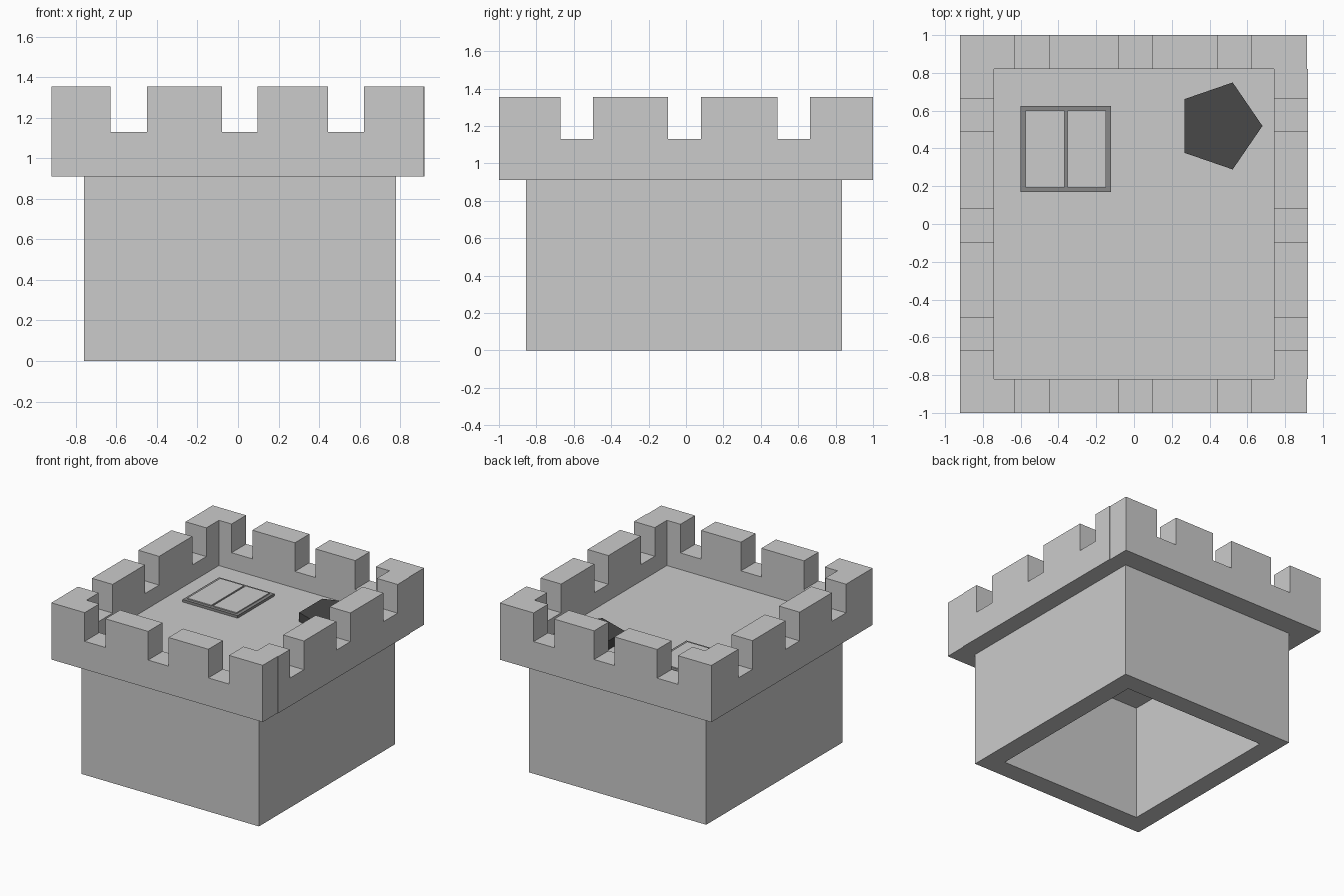
import bpy, bmesh, math

cube = bpy.data.objects.get("Cube")
if cube:
    bpy.data.objects.remove(cube, do_unlink=True)


def make_material(name, grey):
    mat = bpy.data.materials.new(name)
    mat.use_nodes = True
    colour = (grey, grey, grey, 1)
    mat.diffuse_color = colour
    mat.node_tree.nodes["Principled BSDF"].inputs["Base Color"].default_value = colour
    return mat


STONE = make_material("pale_stone", 0.6)
FRAME = make_material("mid_grey_frame", 0.25)
DARK = make_material("charcoal", 0.065)


def prism(name, points, z0, z1, mat, axis="z"):
    """Extrude a closed outline along z, x or y."""
    place = {"z": lambda u, v, w: (u, v, w),
             "x": lambda u, v, w: (w, u, v),
             "y": lambda u, v, w: (u, w, v)}[axis]
    bm = bmesh.new()
    face = bm.faces.new([bm.verts.new(place(u, v, z0)) for u, v in points])
    top = bmesh.ops.extrude_face_region(bm, geom=[face])["geom"]
    start, end = place(0, 0, z0), place(0, 0, z1)
    shift = [b - a for a, b in zip(start, end)]
    bmesh.ops.translate(bm, vec=shift, verts=[g for g in top if isinstance(g, bmesh.types.BMVert)])
    bmesh.ops.recalc_face_normals(bm, faces=bm.faces)
    mesh = bpy.data.meshes.new(name)
    bm.to_mesh(mesh)
    bm.free()
    mesh.materials.append(mat)
    obj = bpy.data.objects.new(name, mesh)
    bpy.context.collection.objects.link(obj)
    return obj


def box(name, x0, x1, y0, y1, z0, z1, mat):
    return prism(name, [(x0, y0), (x1, y0), (x1, y1), (x0, y1)], z0, z1, mat)


def hollow(name, outer, inner, z0, z1, mat):
    """Rectangular tube, open at both ends, with flat rims."""
    bm = bmesh.new()
    loops = []
    for x0, x1, y0, y1 in (outer, inner):
        for z in (z0, z1):
            loops.append([bm.verts.new((x, y, z)) for x, y in
                          ((x0, y0), (x1, y0), (x1, y1), (x0, y1))])
    out_low, out_high, in_low, in_high = loops
    for a, b in ((out_low, out_high), (out_high, in_high), (in_high, in_low), (in_low, out_low)):
        for i in range(4):
            j = (i + 1) % 4
            bm.faces.new((a[i], a[j], b[j], b[i]))
    bmesh.ops.recalc_face_normals(bm, faces=bm.faces)
    mesh = bpy.data.meshes.new(name)
    bm.to_mesh(mesh)
    bm.free()
    mesh.materials.append(mat)
    obj = bpy.data.objects.new(name, mesh)
    bpy.context.collection.objects.link(obj)
    return obj


BASE, FLOOR, NOTCH, TOP = 0.91, 1.0, 1.13, 1.355


def battlement(start, end, gaps):
    """Outline of a wall with square notches along its top."""
    points = [(start, BASE), (start, TOP)]
    for a, b in gaps:
        points += [(a, TOP), (a, NOTCH), (b, NOTCH), (b, TOP)]
    return points + [(end, TOP), (end, BASE)]


# Tower body, open underneath
hollow("tower_body", (-0.76, 0.78, -0.855, 0.835), (-0.61, 0.63, -0.70, 0.685), 0, 0.92, STONE)

# Roof slab
box("roof_floor", -0.74, 0.74, -0.82, 0.82, BASE, FLOOR, STONE)

# Battlements around the roof
x_gaps = [(-0.63, -0.45), (-0.08, 0.097), (0.443, 0.622)]
y_gaps = [(-0.67, -0.497), (-0.095, 0.079), (0.49, 0.664)]
for name, near, far in (("front_battlement", -1, -0.82), ("back_battlement", 0.82, 1)):
    prism(name, battlement(-0.92, 0.915, x_gaps), near, far, STONE, "y")
for name, near, far in (("right_battlement", -0.92, -0.74), ("left_battlement", 0.74, 0.92)):
    prism(name, battlement(-0.82, 0.82, y_gaps), near, far, STONE, "x")

# Roof hatch with two panels
box("hatch_frame", -0.60, -0.122, 0.17, 0.624, FLOOR, 1.02, FRAME)
for name, x0, x1 in (("hatch_panel_right", -0.575, -0.367), ("hatch_panel_left", -0.353, -0.148)):
    box(name, x0, x1, 0.194, 0.60, 1.015, 1.028, STONE)

# Five-sided dark block on the roof
angles = [math.tau * i / 5 for i in range(5)]
prism("pentagon_block", [(0.452 + 0.228 * math.cos(a), 0.519 + 0.242 * math.sin(a)) for a in angles],
      FLOOR, 1.07, DARK)
